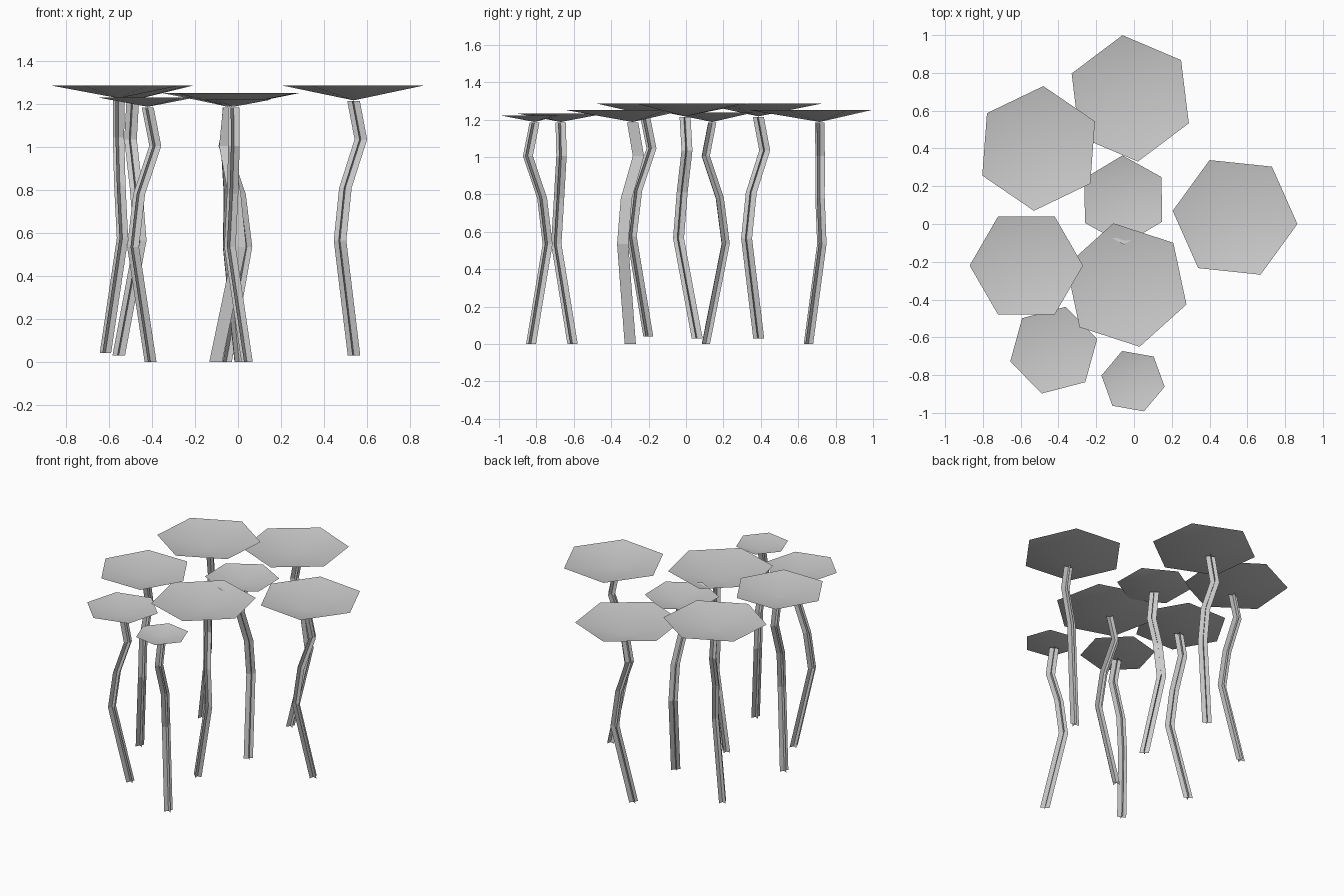
import bpy
from math import sin, cos, radians

if "Cube" in bpy.data.objects:
    bpy.data.objects.remove(bpy.data.objects["Cube"])

# Stem bends in a local frame, relative to the stem top: x, y, z
PATH = [(.029, .058, 0), (-.072, -.005, .535), (-.041, .002, .78),
        (.035, -.005, 1.005), (0, 0, 1.183)]
HALF_WIDTH = .03
BLADE_TURN = -38

# cap centre, radius, cap turn, rim height, stem top, stem turn, lift
PLANTS = [
    ((-.02, .665), .337, 97, 1.252, (-.03, .715), 185, 0),
    ((-.505, .40), .331, 85.7, 1.286, (-.49, .387), 115, .03),
    ((-.057, .127), .236, 91, 1.238, (-.05, .14), -95, 0),
    ((.535, .035), .332, -6, 1.286, (.538, -.005), 25, .03),
    ((-.57, -.22), .30, 0, 1.286, (-.555, -.22), 100, .04),
    ((-.04, -.323), .334, 102, 1.252, (-.04, -.285), 128, 0),
    ((-.425, -.668), .238, 14.6, 1.231, (-.42, -.67), 15, 0),
    ((-.005, -.832), .17, -10, 1.222, (-.02, -.81), -80, 0),
]


def make(name, verts, faces):
    me = bpy.data.meshes.new(name)
    me.from_pydata(verts, [], faces)
    me.update()
    ob = bpy.data.objects.new(name, me)
    bpy.context.collection.objects.link(ob)
    return ob


def cap(i, centre, r, turn, rim, apex):
    # shallow hexagonal bowl whose low point sits on the stem
    ring = [(centre[0] + r * cos(radians(turn + 60 * k)),
             centre[1] + r * sin(radians(turn + 60 * k)), rim) for k in range(6)]
    ob = make(f"cap_{i}", ring + [apex], [(k, (k + 1) % 6, 6) for k in range(6)])
    for p in ob.data.polygons:
        p.use_smooth = True


def stem(i, top, turn, lift):
    # two crossed ribbons following the bent path
    c, s = cos(radians(turn)), sin(radians(turn))
    verts, faces = [], []
    for blade in (0, 90):
        a = radians(turn + BLADE_TURN + blade)
        dx, dy = HALF_WIDTH * cos(a), HALF_WIDTH * sin(a)
        base = len(verts)
        for x, y, z in PATH:
            px, py = top[0] + x * c - y * s, top[1] + x * s + y * c
            verts += [(px - dx, py - dy, z + lift), (px + dx, py + dy, z + lift)]
        for k in range(len(PATH) - 1):
            b = base + 2 * k
            faces.append((b, b + 1, b + 3, b + 2))
    make(f"stem_{i}", verts, faces)


for i, (centre, r, turn, rim, top, stem_turn, lift) in enumerate(PLANTS, 1):
    cap(i, centre, r, turn, rim, (*top, 1.187 + lift))
    stem(i, top, stem_turn, lift)
